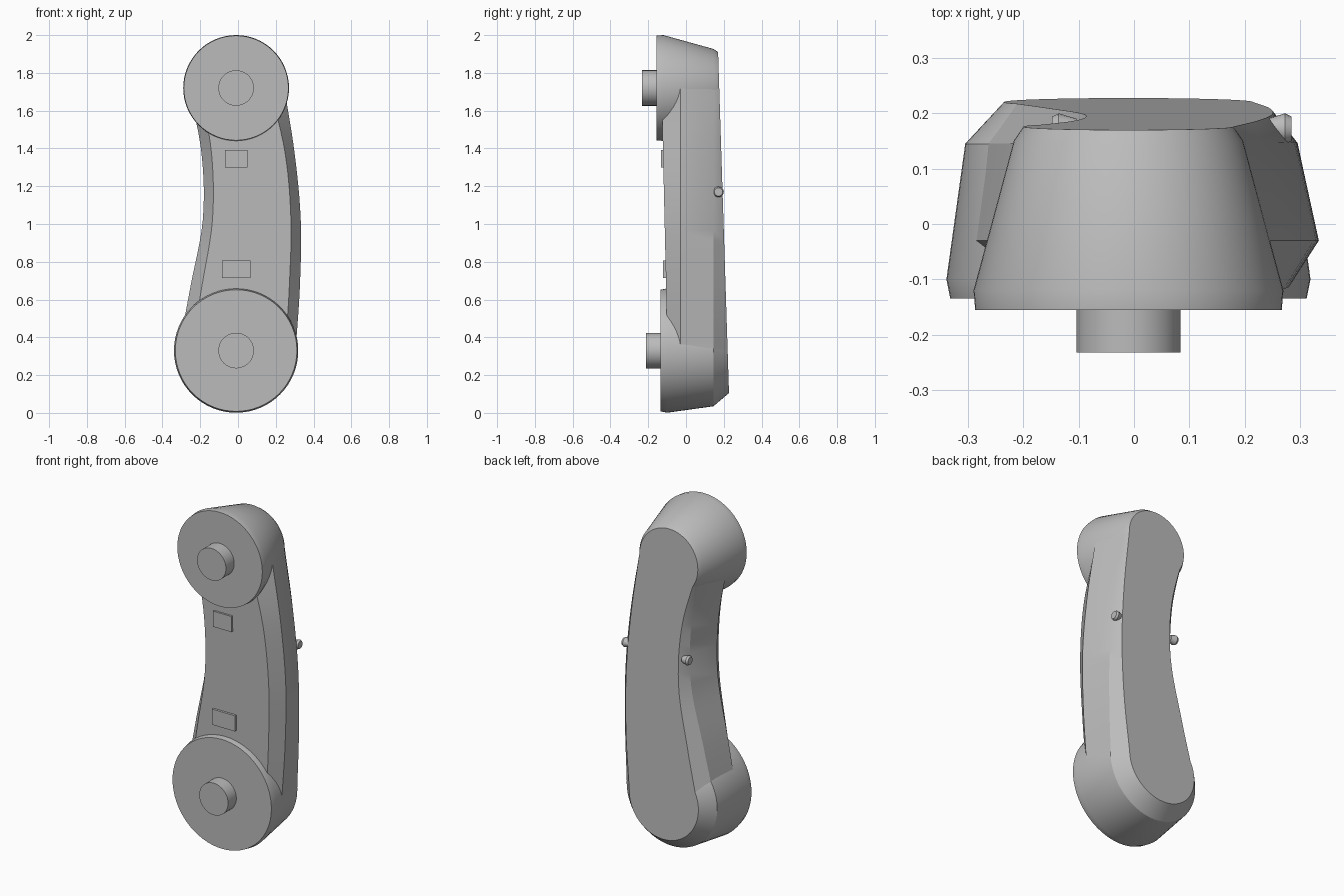
import bpy, bmesh, math
from mathutils import Vector, Matrix

cube = bpy.data.objects.get("Cube")
if cube:
    bpy.data.objects.remove(cube, do_unlink=True)

grey = bpy.data.materials.new("plain grey")
grey.use_nodes = True
tone = (0.5, 0.5, 0.5, 1)
grey.diffuse_color = tone
grey.node_tree.nodes["Principled BSDF"].inputs["Base Color"].default_value = tone

AXIS_X = -0.01
LOW_Z, HIGH_Z = 0.33, 1.72


def back_y(z):
    """Depth of the slanted flat back at a given height."""
    return 0.231 - 0.032 * z


def finish(name, bm, angle=25):
    bmesh.ops.recalc_face_normals(bm, faces=bm.faces)
    mesh = bpy.data.meshes.new(name)
    bm.to_mesh(mesh)
    bm.free()
    obj = bpy.data.objects.new(name, mesh)
    bpy.context.collection.objects.link(obj)
    mesh.materials.append(grey)
    bpy.ops.object.select_all(action='DESELECT')
    obj.select_set(True)
    bpy.context.view_layer.objects.active = obj
    bpy.ops.object.shade_smooth_by_angle(angle=math.radians(angle))


def loft(name, rings):
    """Skin a list of closed rings and cap both ends."""
    bm = bmesh.new()
    loops = [[bm.verts.new(p) for p in ring] for ring in rings]
    count = len(loops[0])
    for a, b in zip(loops, loops[1:]):
        for i in range(count):
            j = (i + 1) % count
            bm.faces.new((a[i], a[j], b[j], b[i]))
    bm.faces.new(loops[0])
    bm.faces.new(loops[-1])
    finish(name, bm)


def circle(radius, z, depth, sides=64):
    """Ring facing the front; depth is a function of height."""
    ring = []
    for i in range(sides):
        a = math.tau * i / sides
        pz = z + radius * math.sin(a)
        ring.append((AXIS_X + radius * math.cos(a), depth(pz), pz))
    return ring


def flat(y):
    return lambda z: y


# Earpiece and mouthpiece cups, cut off by the slanted back
loft("earpiece_cup", [
    circle(0.277, HIGH_Z, flat(-0.155)),
    circle(0.28, HIGH_Z, flat(-0.12)),
    circle(0.207, HIGH_Z, lambda z: back_y(z) - 0.025),
    circle(0.19, HIGH_Z, back_y)])
loft("mouthpiece_cup", [
    circle(0.322, LOW_Z, flat(-0.135)),
    circle(0.329, LOW_Z, flat(-0.1)),
    circle(0.295, LOW_Z, flat(0.145)),
    circle(0.225, LOW_Z, back_y)])

# Round pegs on the cups
for name, z, front in (("earpiece_peg", HIGH_Z, -0.232), ("mouthpiece_peg", LOW_Z, -0.212)):
    loft(name, [circle(0.094, z, flat(front)), circle(0.094, z, flat(-0.1))])


# Curved handle: eight long edges, each set at five heights
def smooth_at(values, t):
    """Catmull-Rom value along evenly spaced controls."""
    i = min(int(t), len(values) - 2)
    f = t - i
    b, c = values[i], values[i + 1]
    a = values[i - 1] if i else 2 * b - c
    d = values[i + 2] if i + 2 < len(values) else 2 * c - b
    return b + f * (c - a + f * (2 * a - 5 * b + 4 * c - d + f * (3 * (b - c) + d - a))) / 2


def front_y(z):
    return -0.09 - 0.023 * z


def shoulder_y(z):
    return 0.144 + 0.003 * z


edges = [
    (front_y, (-0.25, -0.19, -0.135, -0.14, -0.2)),
    (flat(-0.03), (-0.315, -0.25, -0.186, -0.193, -0.26)),
    (shoulder_y, (-0.3, -0.215, -0.135, -0.14, -0.215)),
    (back_y, (-0.235, -0.155, -0.09, -0.105, -0.2)),
    (back_y, (0.215, 0.245, 0.25, 0.225, 0.18)),
    (shoulder_y, (0.284, 0.295, 0.29, 0.255, 0.196)),
    (flat(-0.03), (0.305, 0.328, 0.332, 0.3, 0.245)),
    (front_y, (0.25, 0.272, 0.28, 0.25, 0.17)),
]
sections = []
STEPS = 24
for k in range(STEPS + 1):
    t = 4 * k / STEPS
    z = LOW_Z + (HIGH_Z - LOW_Z) * k / STEPS
    sections.append([(smooth_at(xs, t), depth(z), z) for depth, xs in edges])
loft("handle", sections)


# Small raised plates on the handle front
def plate(name, width, z, front):
    bm = bmesh.new()
    size = Vector((width, 0.04, 0.092))
    place = Matrix.Translation((AXIS_X, front + size.y / 2, z))
    bmesh.ops.create_cube(bm, size=1, matrix=place @ Matrix.Diagonal(size).to_4x4())
    finish(name, bm)


plate("upper_plate", 0.12, 1.345, -0.133)
plate("lower_plate", 0.15, 0.76, -0.122)

# Flared side studs near the back edge
for name, x, side in (("left_stud", 0.285, 1), ("right_stud", -0.148, -1)):
    rings = []
    for reach, radius in ((0, 0.012), (0, 0.022), (0.012, 0.028), (0.045, 0.018)):
        rings.append([(x - side * reach,
                       0.172 + radius * math.cos(math.tau * i / 16),
                       1.17 + radius * math.sin(math.tau * i / 16)) for i in range(16)])
    loft(name, rings)
